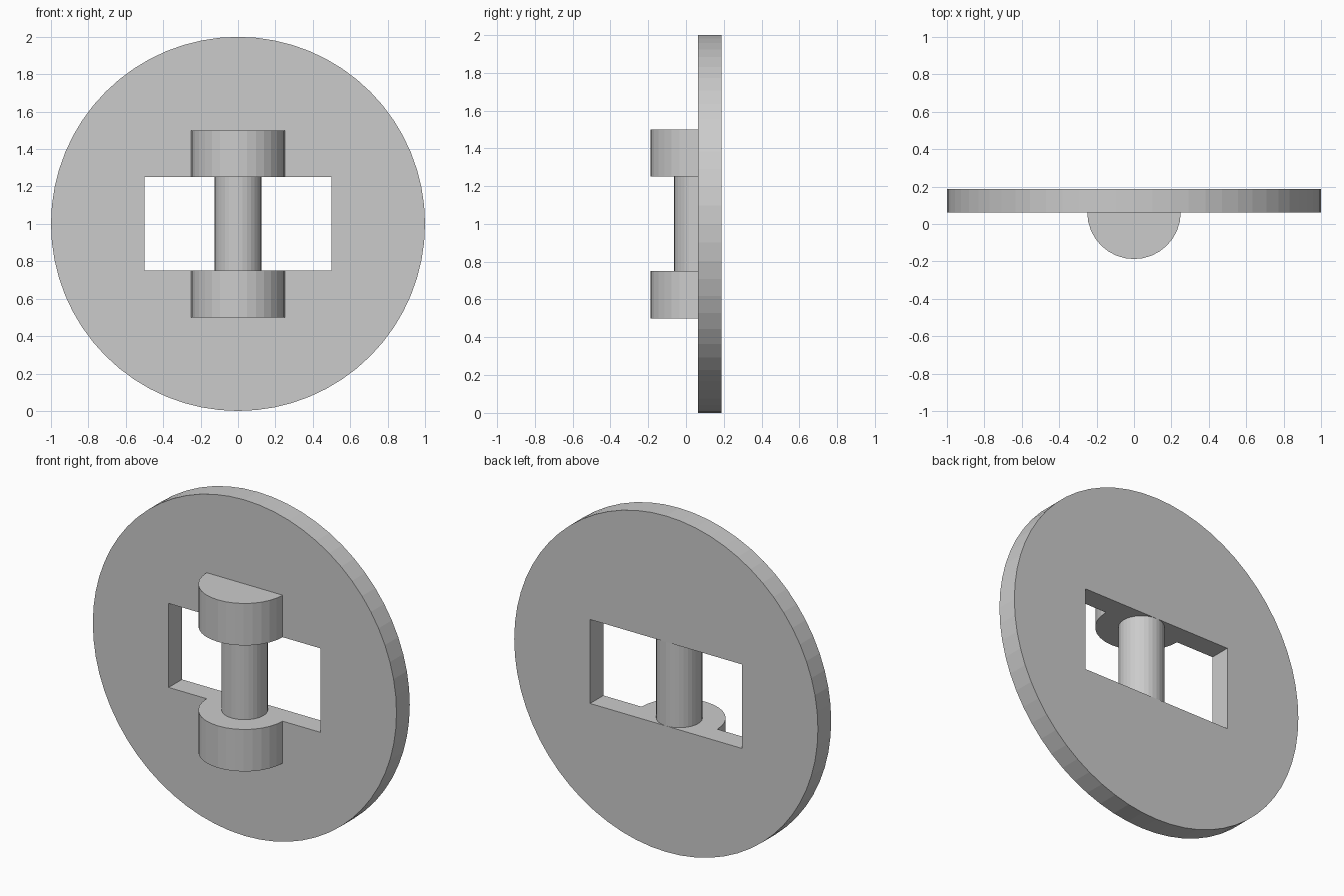
import bpy
from math import pi, sin, cos

if "Cube" in bpy.data.objects:
    bpy.data.objects.remove(bpy.data.objects["Cube"])

FRONT, BACK = 0.0625, 0.1875   # plate faces along y


def prism(name, outline, z0, z1):
    """Closed prism from an xy outline, extruded along z."""
    n = len(outline)
    verts = [(x, y, z) for z in (z0, z1) for x, y in outline]
    faces = [tuple(reversed(range(n))), tuple(range(n, 2 * n))]
    faces += [(i, (i + 1) % n, n + (i + 1) % n, n + i) for i in range(n)]
    mesh = bpy.data.meshes.new(name)
    mesh.from_pydata(verts, [], faces)
    obj = bpy.data.objects.new(name, mesh)
    bpy.context.collection.objects.link(obj)
    return obj


# Round plate
bpy.ops.mesh.primitive_cylinder_add(
    vertices=64, radius=1, depth=BACK - FRONT,
    location=(0, (FRONT + BACK) / 2, 1), rotation=(pi / 2, 0, 0))
plate = bpy.context.object
plate.name = "round_plate"

# Rectangular window through the plate
bpy.ops.mesh.primitive_cube_add(size=1, location=(0, FRONT, 1))
cutter = bpy.context.object
cutter.name = "window_cutter"
cutter.scale = (1, 1, 0.5)
cutter.hide_render = True
cut = plate.modifiers.new("window", 'BOOLEAN')
cut.operation = 'DIFFERENCE'
cut.solver = 'EXACT'
cut.object = cutter
bpy.context.view_layer.objects.active = plate
bpy.ops.object.modifier_apply(modifier=cut.name)
bpy.data.objects.remove(cutter)

# Half-round bosses above and below the window
half_round = [(0.25 * cos(pi + pi * i / 16), FRONT + 0.25 * sin(pi + pi * i / 16))
              for i in range(17)]
for name, z0 in (("lower_boss", 0.5), ("upper_boss", 1.25)):
    prism(name, half_round, z0, z0 + 0.25)

# Upright pin across the window
bpy.ops.mesh.primitive_cylinder_add(
    vertices=32, radius=0.125, depth=0.5, location=(0, FRONT, 1))
bpy.context.object.name = "pin"
